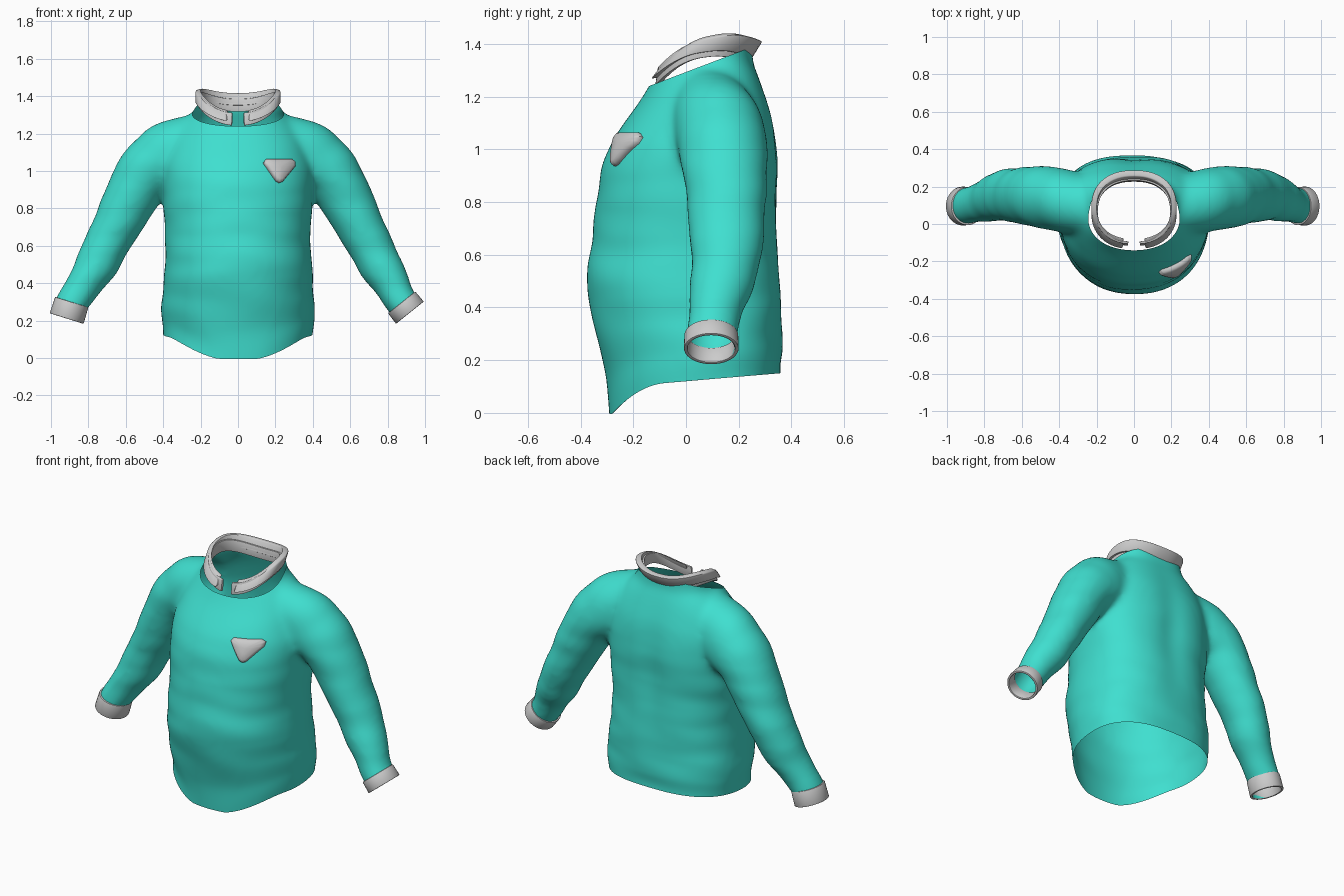
import bpy, bmesh, math
from mathutils import Vector, noise
from mathutils.bvhtree import BVHTree

if "Cube" in bpy.data.objects:
    bpy.data.objects.remove(bpy.data.objects["Cube"])

teal = bpy.data.materials.new("teal_cloth")
teal.diffuse_color = (0.05, 0.74, 0.63, 1)
teal.use_nodes = True
teal.node_tree.nodes["Principled BSDF"].inputs["Base Color"].default_value = teal.diffuse_color


def spow(v, e):
    return math.copysign(abs(v) ** e, v)


def spline(rows, n):
    """Smoothly interpolate rows of numbers (Catmull-Rom)."""
    out, last = [], len(rows) - 1
    for i in range(last):
        p = [rows[min(max(i + k, 0), last)] for k in (-1, 0, 1, 2)]
        for j in range(n):
            t = j / n
            out.append([b + .5 * t * (c - a + t * (2*a - 5*b + 4*c - d + t * (3*(b - c) + d - a)))
                        for a, b, c, d in zip(*p)])
    return out + [list(rows[-1])]


def loft(bm, rings, closed=False):
    """Bridge rings of points; cap the ends unless closed into a loop."""
    vs = [[bm.verts.new(p) for p in r] for r in rings]
    n = len(vs[0])
    pairs = list(zip(vs, vs[1:])) + ([(vs[-1], vs[0])] if closed else [])
    for a, b in pairs:
        for i in range(n):
            bm.faces.new((a[i], a[(i + 1) % n], b[(i + 1) % n], b[i]))
    if not closed:
        bm.faces.new(vs[0])
        bm.faces.new(vs[-1])


def finish(name, bm, mat=None, bevel=0, angle=40):
    bmesh.ops.recalc_face_normals(bm, faces=bm.faces[:])
    me = bpy.data.meshes.new(name)
    bm.to_mesh(me)
    bm.free()
    ob = bpy.data.objects.new(name, me)
    bpy.context.collection.objects.link(ob)
    if mat:
        me.materials.append(mat)
    bpy.ops.object.select_all(action='DESELECT')
    ob.select_set(True)
    bpy.context.view_layer.objects.active = ob
    if bevel:
        m = ob.modifiers.new("soft_edges", 'BEVEL')
        m.width, m.segments, m.limit_method = bevel, 2, 'ANGLE'
        bpy.ops.object.modifier_apply(modifier=m.name)
    bpy.ops.object.shade_smooth_by_angle(angle=math.radians(angle))
    return ob


# Torso volume: z, half width, front y, back y
torso = [(-.1, .39, -.29, .36), (.12, .40, -.29, .36), (.25, .41, -.315, .365),
         (.47, .395, -.38, .36), (.65, .39, -.355, .35), (.85, .40, -.335, .355),
         (1.0, .40, -.295, .35), (1.1, .38, -.235, .335), (1.2, .34, -.165, .305),
         (1.28, .28, -.12, .275), (1.335, .228, -.105, .255), (1.45, .215, -.105, .25)]
bm = bmesh.new()
rings = []
for z, hx, yf, yb in spline(torso, 4):
    cy = yf + .55 * (yb - yf)
    ring = []
    for k in range(64):
        a = math.tau * k / 64
        s, c = math.sin(a), math.cos(a)
        hy = yb - cy if s > 0 else cy - yf
        e = .8 if s > 0 else .92
        ring.append((hx * spow(c, e), cy + hy * spow(s, e), z))
    rings.append(ring)
loft(bm, rings)

# Sleeve volumes: x, z, half thickness, centre y, half depth
arm = [(.20, 1.165, .15, .09, .15), (.35, 1.09, .185, .12, .17), (.43, 1.04, .175, .135, .17),
       (.515, .96, .155, .145, .165), (.67, .67, .125, .155, .14), (.755, .50, .115, .14, .125),
       (.825, .39, .098, .115, .108)]
wrists = {-1: ((.89, .295), (.915, .215)), 1: ((.877, .295), (.917, .245))}
for side, (w0, w1) in wrists.items():
    ext = [2 * w1[i] - w0[i] for i in (0, 1)]
    rows = spline(arm + [(*w0, .086, .098, .096), (*w1, .084, .095, .094), (*ext, .084, .095, .094)], 4)
    rings = []
    for i, (x, z, h, cy, hy) in enumerate(rows):
        a, b = rows[max(i - 1, 0)], rows[min(i + 1, len(rows) - 1)]
        t = Vector((b[0] - a[0], b[1] - a[1])).normalized()
        rings.append([(side * (x - t.y * h * math.cos(u)), cy + hy * math.sin(u), z + t.x * h * math.cos(u))
                      for u in (math.tau * k / 40 for k in range(40))])
    loft(bm, rings)

# Merge into one skin, soften, then open the hem, neck and wrists
shirt = finish("shirt_body", bm, teal)
m = shirt.modifiers.new("merge", 'REMESH')
m.mode, m.voxel_size = 'VOXEL', .016
bpy.ops.object.modifier_apply(modifier=m.name)
bm = bmesh.new()
bm.from_mesh(shirt.data)
for _ in range(10):
    bmesh.ops.smooth_vert(bm, verts=bm.verts[:], factor=.5, use_axis_x=True, use_axis_y=True, use_axis_z=True)


def trim(point, normal, keep):
    fs = [f for f in bm.faces if keep(f.calc_center_median())]
    geom = fs + list({e for f in fs for e in f.edges}) + list({v for f in fs for v in f.verts})
    bmesh.ops.bisect_plane(bm, geom=geom, plane_co=point, plane_no=normal, clear_outer=True)


trim((0, 0, .12), (0, 0, -1), lambda c: abs(c.x) < .55)
trim((0, -.1, 1.255), (0, -.38, 1), lambda c: abs(c.x) < .26 and c.z > 1.15)
for side, (w0, w1) in wrists.items():
    trim((side * w1[0], 0, w1[1]), (side * (w1[0] - w0[0]), 0, w1[1] - w0[1]), lambda c: c.x * side > .65)

# Cloth folds, spine hollow and the curved hem
bm.normal_update()
for v in bm.verts:
    x, y, z = v.co
    fold = noise.noise(Vector((x * 3.5, y * 3.5, z * 9)))
    v.co += v.normal * .007 * fold * min(1, max(0, (1.25 - z) * 3))
    if y > .2:
        v.co.y -= .018 * math.exp(-(x / .09) ** 2 - ((z - .85) / .3) ** 2)
    if abs(x) < .5 and z < .5:
        t = min(1, (.5 - z) / .38)
        front = min(1, max(0, (-y - .08) / .2))
        v.co.z += t * t * (.085 * y - .1 * front ** 2)
skin = BVHTree.FromBMesh(bm)
bm.to_mesh(shirt.data)
bm.free()
bpy.ops.object.shade_smooth_by_angle(angle=math.radians(60))

# Cuffs: rounded bands on the wrists
for side, (w0, w1) in wrists.items():
    bm = bmesh.new()
    a, b = Vector((side * w0[0], .096, w0[1])), Vector((side * w1[0], .096, w1[1]))
    ax = (b - a).normalized()
    n = Vector((-ax.z, 0, ax.x))
    rings = []
    for k in range(40):
        u = math.tau * k / 40
        rings.append([a.lerp(b, t) + n * (r * math.cos(u)) + Vector((0, (r + .009) * math.sin(u), 0))
                      for t, r in ((-.05, .079), (-.05, .093), (1.05, .095), (1.05, .081))])
    loft(bm, rings, True)
    finish("cuff_left" if side > 0 else "cuff_right", bm, None, .004)


# Collar: sections swept round the neck; each corner is
# half width, front y, back y, then z = base + b*s + c*s^2 from front to back
def neckband(name, gap, corners, bevel):
    bm = bmesh.new()
    rings = []
    for k in range(57):
        a = gap + (math.tau - 2 * gap) * k / 56
        s = (1 - math.cos(a)) / 2
        rings.append([(hx * spow(math.sin(a), .88),
                       (yf + yb) / 2 - (yb - yf) / 2 * spow(math.cos(a), .88),
                       z + b * s + c * s * s) for hx, yf, yb, z, b, c in corners])
    loft(bm, rings)
    finish(name, bm, None, bevel)


neckband("collar_flap", .23, [(.228, -.138, .25, 1.262, .329, -.246), (.228, -.098, .29, 1.315, .345, -.25),
                              (.198, -.078, .255, 1.322, .345, -.25), (.2, -.105, .225, 1.268, .329, -.246)], .006)
neckband("collar_stand", .12, [(.213, -.118, .242, 1.242, .345, -.27), (.207, -.108, .245, 1.31, .345, -.27),
                               (.193, -.094, .232, 1.31, .345, -.27), (.197, -.1, .226, 1.242, .345, -.27)], .003)

# Chest pocket: padded shield laid on the shirt surface
outline = [(.132, 1.042), (.145, 1.06), (.285, 1.06), (.305, 1.045), (.303, 1.022),
           (.235, .94), (.218, .934), (.2, .944)]
pts = []
for (x0, z0), (x1, z1) in zip(outline, outline[1:] + outline[:1]):
    pts += [(x0 + (x1 - x0) * j / 4, z0 + (z1 - z0) * j / 4) for j in range(4)]
out = Vector((.4, -.86, .3)).normalized()
rings = []
for scale, lift in ((.96, -.012), (1, .008), (.95, .02), (.8, .026), (.4, .03), (.08, .031)):
    ring = []
    for x, z in pts:
        px, pz = .218 + (x - .218) * scale, 1.015 + (z - 1.015) * scale
        hit = skin.ray_cast(Vector((px, -1, pz)), Vector((0, 1, 0)))[0]
        ring.append((hit or Vector((px, -.22, pz))) + out * lift)
    rings.append(ring)
bm = bmesh.new()
loft(bm, rings)
finish("chest_pocket", bm, None, 0, 50)
